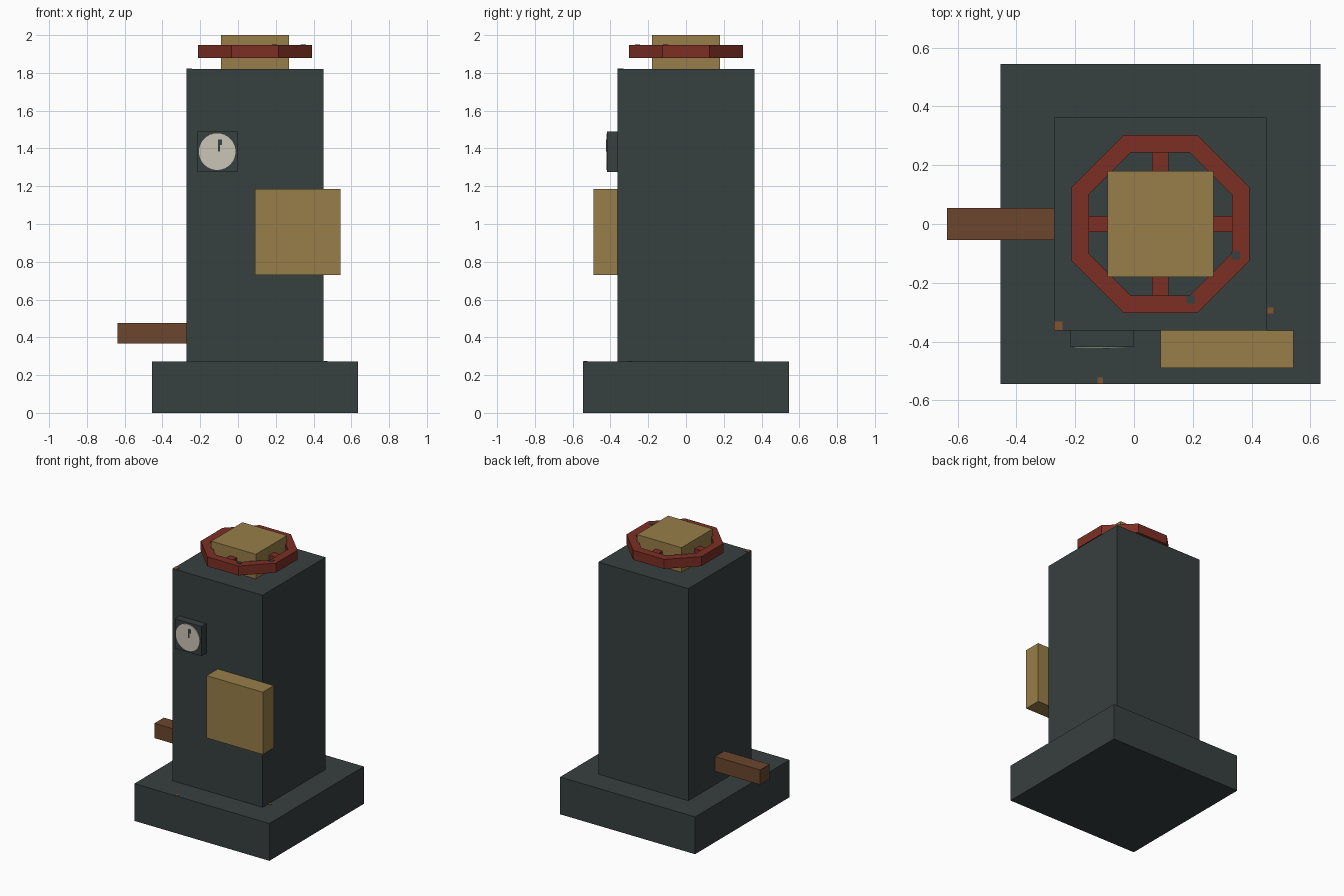
import bpy, bmesh
from math import pi, cos
from mathutils import Matrix

default = bpy.data.objects.get("Cube")
if default:
    bpy.data.objects.remove(default)


def material(name, rgb):
    m = bpy.data.materials.new(name)
    m.use_nodes = True
    colour = (*rgb, 1)
    m.diffuse_color = colour
    m.node_tree.nodes["Principled BSDF"].inputs["Base Color"].default_value = colour
    return m


IRON = material("dark iron", (0.039, 0.05, 0.05))
BRASS = material("aged brass", (0.31, 0.21, 0.065))
RED = material("red paint", (0.20, 0.028, 0.018))
BROWN = material("brown pipe", (0.145, 0.062, 0.026))
CREAM = material("cream dial", (0.60, 0.56, 0.47))
RUST = material("rust", (0.22, 0.09, 0.03))


def finish(name, bm, mat):
    bmesh.ops.recalc_face_normals(bm, faces=bm.faces)
    mesh = bpy.data.meshes.new(name)
    bm.to_mesh(mesh)
    bm.free()
    mesh.materials.append(mat)
    obj = bpy.data.objects.new(name, mesh)
    bpy.context.collection.objects.link(obj)
    return obj


def box(name, x, y, z, mat):
    """Box from its (low, high) range on each axis."""
    bm = bmesh.new()
    size = [b - a for a, b in (x, y, z)]
    centre = [(a + b) / 2 for a, b in (x, y, z)]
    bmesh.ops.create_cube(bm, size=1, matrix=Matrix.Translation(centre) @ Matrix.Diagonal((*size, 1)))
    return finish(name, bm, mat)


CX = 0.09  # centre line of the column

# Body
box("base", (-0.455, 0.635), (-0.545, 0.545), (0, 0.272), IRON)
box("column", (CX - 0.363, CX + 0.363), (-0.363, 0.363), (0.272, 1.82), IRON)
box("hub", (CX - 0.18, CX + 0.18), (-0.18, 0.18), (1.82, 2.0), BRASS)
box("side_pipe", (-0.637, CX - 0.363), (-0.054, 0.054), (0.368, 0.476), BROWN)
box("front_panel", (0.09, 0.543), (-0.49, -0.363), (0.73, 1.185), BRASS)

# Octagonal handwheel rim: extruded ring between two octagons
bm = bmesh.new()
rings = []
for apothem in (0.303, 0.243):
    for z in (1.878, 1.947):
        mat = Matrix.Translation((CX, 0, z)) @ Matrix.Rotation(pi / 8, 4, "Z")
        rings.append(bmesh.ops.create_circle(bm, segments=8, radius=apothem / cos(pi / 8), matrix=mat)["verts"])
outer_low, outer_top, inner_low, inner_top = rings
loop = [outer_low, outer_top, inner_top, inner_low]
for a, b in zip(loop, loop[1:] + loop[:1]):
    for i in range(8):
        j = (i + 1) % 8
        bm.faces.new((a[i], a[j], b[j], b[i]))
finish("wheel_rim", bm, RED)

# Four spokes between hub and rim
for name, sx, sy in (("left", 1, 0), ("right", -1, 0), ("back", 0, 1), ("front", 0, -1)):
    def span(s):
        return sorted((s * 0.17, s * 0.25)) if s else (-0.028, 0.028)
    x, y = span(sx), span(sy)
    box(name + "_spoke", (CX + x[0], CX + x[1]), y, (1.89, 1.935), RED)

# Gauge with dial and needle
GX, GZ, GY = -0.11, 1.383, -0.418
box("gauge_case", (GX - 0.108, GX + 0.108), (GY, -0.363), (GZ - 0.108, GZ + 0.108), IRON)
bm = bmesh.new()
bmesh.ops.create_cone(bm, cap_ends=True, segments=32, radius1=0.097, radius2=0.097, depth=0.004,
                      matrix=Matrix.Translation((GX, GY - 0.002, GZ)) @ Matrix.Rotation(pi / 2, 4, "X"))
finish("gauge_dial", bm, CREAM)
box("gauge_needle", (GX + 0.004, GX + 0.014), (GY - 0.006, GY - 0.004), (GZ, GZ + 0.065), IRON)
box("gauge_needle_tip", (GX + 0.014, GX + 0.026), (GY - 0.006, GY - 0.004), (GZ + 0.035, GZ + 0.065), IRON)

# Small rust flecks and chipped paint, as thin plates
for name, x, y, z, r, mat in (
    ("column_rust", -0.258, -0.347, 1.82, 0.015, RUST),
    ("base_rust_side", 0.465, -0.295, 0.272, 0.01, RUST),
    ("base_rust_front", -0.115, -0.532, 0.272, 0.01, RUST),
    ("rim_chip_side", 0.346, -0.107, 1.947, 0.014, IRON),
    ("rim_chip_front", 0.193, -0.257, 1.947, 0.014, IRON),
):
    box(name, (x - r, x + r), (y - r, y + r), (z, z + 0.003), mat)
